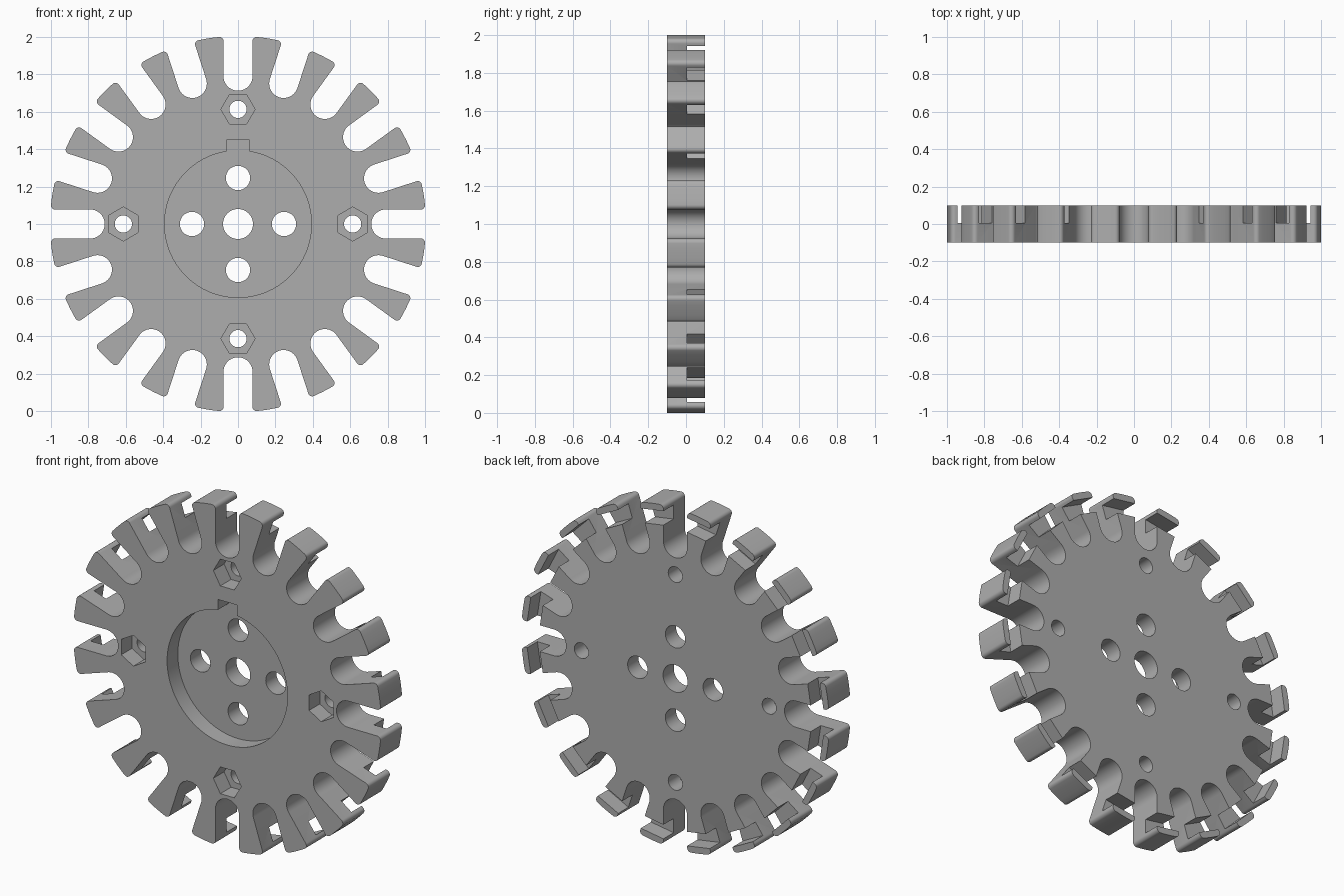
import bpy, bmesh
from math import pi, sin, cos, atan2, acos, sqrt

if "Cube" in bpy.data.objects:
    bpy.data.objects.remove(bpy.data.objects["Cube"], do_unlink=True)

TEETH = 20
STEP = 2 * pi / TEETH
RADIUS, HALF = 1.005, 0.1        # outer radius, half thickness
SLOT_W, SLOT_U = 0.0775, 0.79    # slot half width, radius of its round end
ROUND = 0.022                    # tooth corner rounding


def arc(r, a0, a1, n, u=0.0, v=0.0):
    return [(u + r * cos(a0 + (a1 - a0) * i / n), v + r * sin(a0 + (a1 - a0) * i / n))
            for i in range(n + 1)]


def circle(r, n=48, u=0.0, v=0.0, turn=0.0):
    return arc(r, turn, turn + 2 * pi, n, u, v)[:-1]


def rotate(pts, a):
    return [(u * cos(a) - v * sin(a), u * sin(a) + v * cos(a)) for u, v in pts]


def prism(bm, pts, y0, y1):
    """Extrude a profile in the upright plane from y0 to y1."""
    front = [bm.verts.new((x, y0, z + 1)) for x, z in pts]
    back = [bm.verts.new((x, y1, z + 1)) for x, z in pts]
    bm.faces.new(front)
    bm.faces.new(back[::-1])
    for i in range(len(pts)):
        j = (i + 1) % len(pts)
        bm.faces.new((front[j], front[i], back[i], back[j]))


def make(name, prisms):
    bm = bmesh.new()
    for p in prisms:
        prism(bm, *p)
    bmesh.ops.recalc_face_normals(bm, faces=bm.faces)
    mesh = bpy.data.meshes.new(name)
    bm.to_mesh(mesh)
    bm.free()
    ob = bpy.data.objects.new(name, mesh)
    bpy.context.scene.collection.objects.link(ob)
    return ob


# Slotted wheel outline: one slot plus one tooth tip, repeated around
off = SLOT_W + ROUND
cu = sqrt((RADIUS - ROUND) ** 2 - off ** 2)
lean = atan2(off, cu)
corner = arc(ROUND, -pi / 2, lean, 6, cu, off)
unit = [(u, -v) for u, v in reversed(corner)]
unit += arc(SLOT_W, 1.5 * pi, 0.5 * pi, 20, SLOT_U)
unit += corner
unit += arc(RADIUS, lean, STEP - lean, 4)[1:-1]
outline = [p for k in range(TEETH) for p in rotate(unit, k * STEP)]
wheel = make("slotted_wheel", [(outline, -HALF, HALF)])

# Notch across the back half of every tooth, leaving a thin cap
notch = [(0.885, -0.11), (0.967, -0.11), (0.967, 0.11), (0.885, 0.11)]
notches = make("tooth_notch_cutter",
               [(rotate(notch, (k + 0.5) * STEP), 0.005, HALF + 0.1) for k in range(TEETH)])

# Round hub recess with a key slot, and four hexagonal nut pockets
key, hub = 0.062, 0.393
t = acos(key / hub)
recess = arc(hub, pi - t, 2 * pi + t, 72) + [(key, 0.45), (-key, 0.45)]
pockets = [(recess, -HALF - 0.1, 0.0)]
holes = [(circle(0.08), -0.3, 0.3)]
for k in range(4):
    a = k * pi / 2
    hexagon = circle(0.091, 6, 0.613, 0, pi / 6)
    pockets.append((rotate(hexagon, a), -HALF - 0.1, 0.0))
    holes.append((rotate(circle(0.065, 40, 0.246), a), -0.3, 0.3))
    holes.append((rotate(circle(0.046, 32, 0.613), a), -0.3, 0.3))

cutters = [notches, make("pocket_cutter", pockets), make("hole_cutter", holes)]

# Cut everything out of the wheel
bpy.ops.object.select_all(action='DESELECT')
wheel.select_set(True)
bpy.context.view_layer.objects.active = wheel
for cutter in cutters:
    cutter.hide_render = True
    mod = wheel.modifiers.new(cutter.name, 'BOOLEAN')
    mod.operation = 'DIFFERENCE'
    mod.solver = 'EXACT'
    mod.object = cutter
    bpy.ops.object.modifier_apply(modifier=mod.name)
    bpy.data.objects.remove(cutter, do_unlink=True)

# Single grey finish
grey = bpy.data.materials.new("plain_grey")
grey.use_nodes = True
colour = (0.42, 0.42, 0.42, 1)
grey.diffuse_color = colour
grey.node_tree.nodes["Principled BSDF"].inputs["Base Color"].default_value = colour
wheel.data.materials.clear()
wheel.data.materials.append(grey)
bpy.ops.object.shade_smooth_by_angle(angle=pi / 6)
